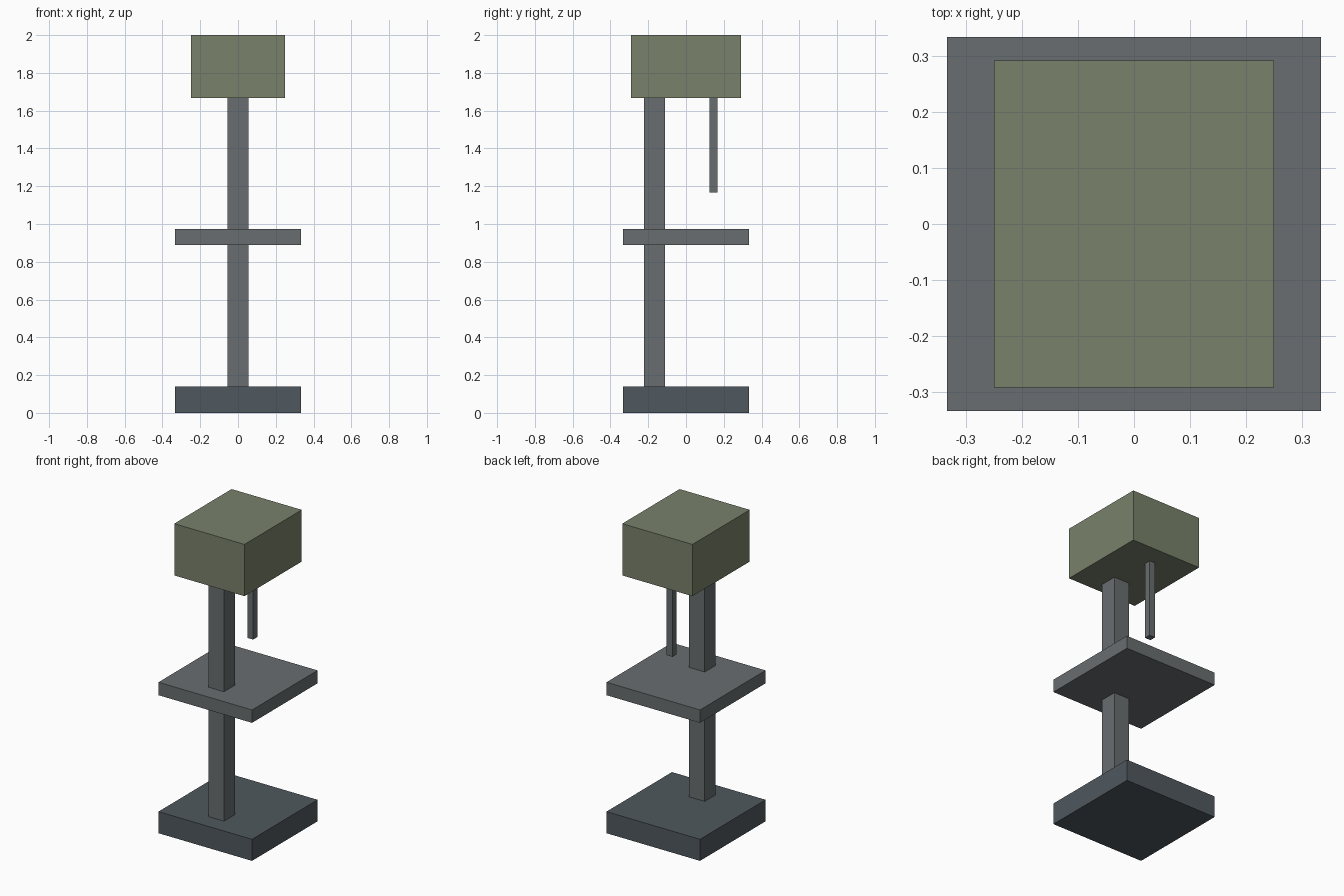
import bpy

if "Cube" in bpy.data.objects:
    bpy.data.objects.remove(bpy.data.objects["Cube"])

U = 1 / 72  # design unit: the model is 144 units tall


def material(name, rgb):
    m = bpy.data.materials.new(name)
    m.diffuse_color = (*rgb, 1)
    m.use_nodes = True
    m.node_tree.nodes["Principled BSDF"].inputs["Base Color"].default_value = m.diffuse_color
    return m


def box(name, x, y, z, mat):
    """Box from (min, max) ranges in design units."""
    ranges = (x, y, z)
    bpy.ops.mesh.primitive_cube_add(size=1, location=[(a + b) / 2 * U for a, b in ranges])
    ob = bpy.context.object
    ob.name = name
    ob.scale = [(b - a) * U for a, b in ranges]
    bpy.ops.object.transform_apply(location=False, rotation=False, scale=True)
    ob.data.materials.append(mat)
    return ob


steel = material("steel", (0.138, 0.155, 0.162))
dark_steel = material("dark_steel", (0.08, 0.098, 0.112))
olive = material("olive_paint", (0.19, 0.22, 0.145))

# Heavy foot
box("base", (-24, 24), (-24, 24), (0, 10), dark_steel)
# Offset upright running from base to head, through the table
box("column", (-4, 4), (-16, -8), (10, 120), steel)
# Work table
box("table", (-24, 24), (-24, 24), (64, 70), steel)
# Motor head
box("head", (-18, 18), (-21, 21), (120, 144), olive)
# Spindle hanging from the head
box("spindle", (-1.5, 1.5), (9, 12), (84, 120), steel)
